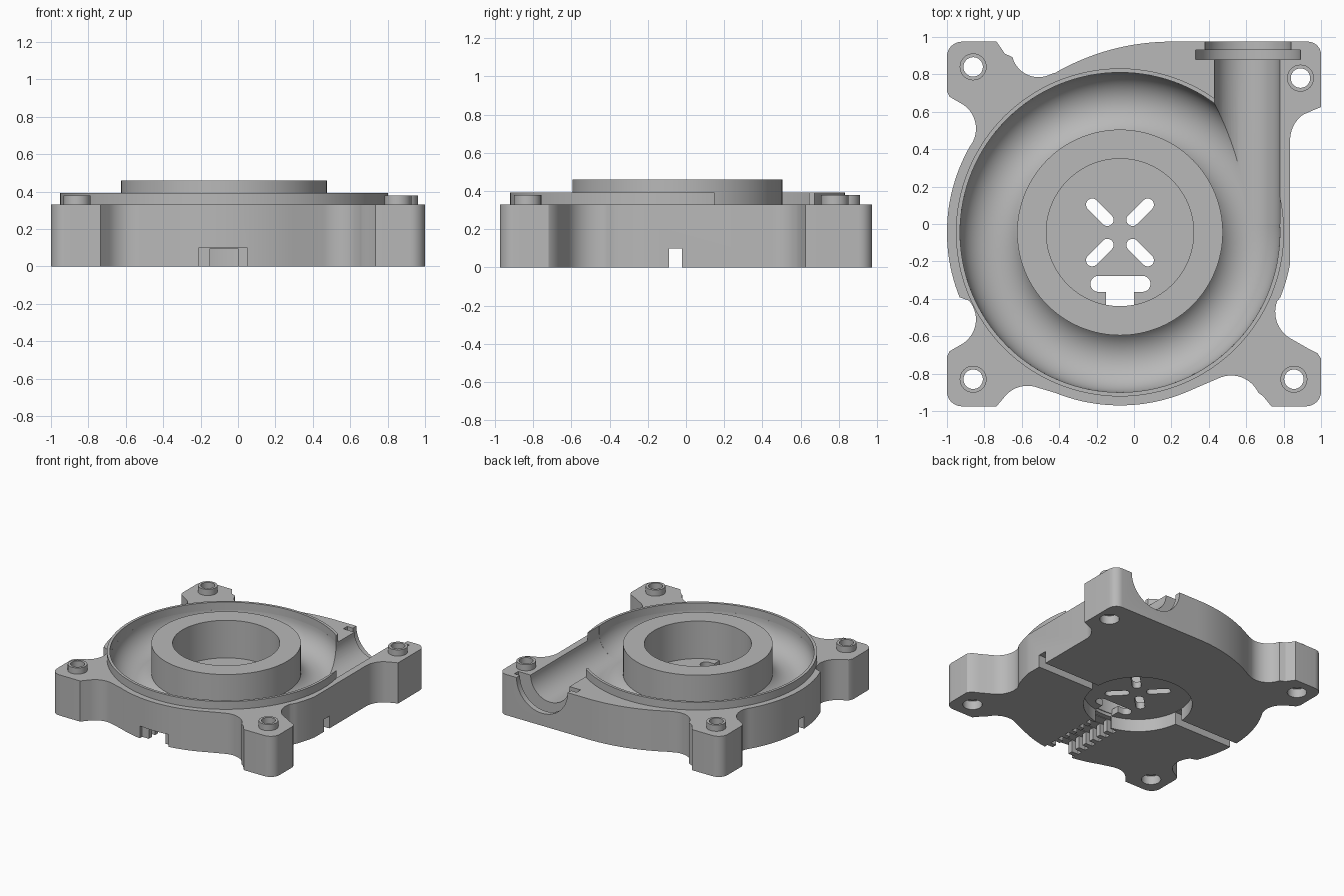
import bpy
import bmesh
from math import cos, sin, radians, pi
from mathutils import Matrix, Vector

cube = bpy.data.objects.get("Cube")
if cube:
    bpy.data.objects.remove(cube, do_unlink=True)

CX, CY = -0.075, -0.045      # centre of the spiral chamber
TOP = 0.33                   # height of the parting face
OUT_X = 0.605                # axis of the outlet
SLOT_Z = 0.10                # depth of the underside channels

grey = bpy.data.materials.new("plain_grey")
grey.use_nodes = True
grey.diffuse_color = (0.48, 0.48, 0.48, 1)
grey.node_tree.nodes["Principled BSDF"].inputs["Base Color"].default_value = (0.48, 0.48, 0.48, 1)


def make(name, bm):
    bmesh.ops.recalc_face_normals(bm, faces=bm.faces[:])
    mesh = bpy.data.meshes.new(name)
    bm.to_mesh(mesh)
    bm.free()
    obj = bpy.data.objects.new(name, mesh)
    bpy.context.collection.objects.link(obj)
    mesh.materials.append(grey)
    return obj


def arc(cx, cy, r, a0, a1, n=14):
    angles = [radians(a0 + (a1 - a0) * i / n) for i in range(n + 1)]
    return [(cx + r * cos(a), cy + r * sin(a)) for a in angles]


def prism(name, points, z0, z1):
    bm = bmesh.new()
    face = bm.faces.new([bm.verts.new((x, y, z0)) for x, y in points])
    grown = bmesh.ops.extrude_face_region(bm, geom=[face])
    moved = [v for v in grown["geom"] if isinstance(v, bmesh.types.BMVert)]
    bmesh.ops.translate(bm, verts=moved, vec=(0, 0, z1 - z0))
    return make(name, bm)


def box(x0, x1, y0, y1, z0, z1):
    return prism("cutter", [(x0, y0), (x1, y0), (x1, y1), (x0, y1)], z0, z1)


def disc(name, x, y, r, z0, z1, n=64):
    return prism(name, arc(x, y, r, 0, 360 - 360 / n, n - 1), z0, z1)


def lying_cylinder(x, z, r, y0, y1):
    bm = bmesh.new()
    place = Matrix.Translation((x, (y0 + y1) / 2, z)) @ Matrix.Rotation(pi / 2, 4, "X")
    bmesh.ops.create_cone(bm, cap_ends=True, segments=64, radius1=r, radius2=r,
                          depth=y1 - y0, matrix=place)
    return make("cutter", bm)


def capsule(x0, y0, x1, y1, r, z0, z1):
    a = math_angle = Vector((x1 - x0, y1 - y0)).angle_signed(Vector((1, 0)))
    a = math_angle * 180 / pi
    return prism("cutter", arc(x1, y1, r, a - 90, a + 90) + arc(x0, y0, r, a + 90, a + 270), z0, z1)


def tube(name, x, y, r_out, r_in, z0, z1, n=64):
    bm = bmesh.new()
    ring = [(r_in, z0), (r_out, z0), (r_out, z1), (r_in, z1)]
    rows = []
    for i in range(n):
        a = 2 * pi * i / n
        rows.append([bm.verts.new((x + r * cos(a), y + r * sin(a), z)) for r, z in ring])
    for i in range(n):
        p, q = rows[i], rows[(i + 1) % n]
        for j in range(4):
            k = (j + 1) % 4
            bm.faces.new((p[j], q[j], q[k], p[k]))
    return make(name, bm)


def cut(obj, *cutters):
    for c in cutters:
        mod = obj.modifiers.new("cut", "BOOLEAN")
        mod.operation = "DIFFERENCE"
        mod.solver = "EXACT"
        mod.object = c
        bpy.context.view_layer.objects.active = obj
        bpy.ops.object.modifier_apply(modifier=mod.name)
        bpy.data.objects.remove(c, do_unlink=True)


# Housing outline, clockwise: round body, four ears, concave bites between them
R = 0.925
E = 0.975
outline = (
    arc(CX, CY, R, 202, 150, 24)
    + arc(-1.0, 0.51, 0.155, -30, 55) + [(-0.96, 0.665)]
    + [(-0.985, 0.68), (-1, 0.71)] + arc(-0.92, E - 0.08, 0.08, 180, 90, 8)
    + [(-0.735, E), (-0.69, 0.91)]
    + arc(-0.51, 0.93, 0.145, 195, 298)
    + arc(0.2, -0.265, 1.24, 120, 90, 20)
    + arc(0.93, E - 0.07, 0.07, 90, 0, 8) + [(1, 0.625), (0.95, 0.605)]
    + arc(1.0, 0.45, 0.165, 125, 180)
    + arc(CX, CY, R, -10.3, -22, 6)
    + arc(0.92, -0.47, 0.165, 160, 245)
    + [(0.93, -0.665), (0.98, -0.69), (1, -0.72)]
    + arc(0.92, -E + 0.08, 0.08, 0, -90, 8)
    + [(0.735, -E), (0.69, -0.92)]
    + arc(0.52, -0.97, 0.16, 25, 115) + [(0.37, -0.86)]
    + arc(CX, CY, R, -66, -112, 20)
    + arc(-0.57, -1.02, 0.155, 70, 140)
    + [(-0.735, -E)] + arc(-0.92, -E + 0.08, 0.08, -90, -180, 8)
    + [(-1, -0.71), (-0.985, -0.68), (-0.96, -0.665)]
    + arc(-1.0, -0.51, 0.155, -55, 40)
)
housing = prism("housing", outline, 0, TOP)

# Spiral channel and outlet bore with its flange groove
bpy.ops.mesh.primitive_torus_add(location=(CX, CY, TOP + 0.001), major_radius=0.68,
                                 minor_radius=0.175, major_segments=128, minor_segments=48)
channel = bpy.context.object
cut(housing, channel,
    lying_cylinder(OUT_X, TOP + 0.001, 0.1745, 0.0, 1.2),
    lying_cylinder(OUT_X + 0.005, TOP + 0.001, 0.28, 0.88, 0.93),
    lying_cylinder(OUT_X + 0.005, TOP + 0.001, 0.23, 0.92, 1.2))

# Central bore and cable channels in the underside
cut(housing, disc("cutter", CX, CY, 0.40, -0.1, 0.6, 96),
    box(-1.2, 1.2, -0.09, -0.02, -0.1, SLOT_Z),
    box(-0.15, 0.0, -1.2, -0.3, -0.1, SLOT_Z - 0.005))
for i in range(7):
    y = -0.95 + i * 0.08
    cut(housing, box(-0.21, 0.05, y - 0.05 if i == 0 else y - 0.02, y + 0.02, -0.1, SLOT_Z))

# Screw holes with a raised collar above and a socket below
for i, (x, y) in enumerate([(-0.86, 0.84), (0.89, 0.78), (-0.86, -0.83), (0.855, -0.83)]):
    cut(housing, disc("cutter", x, y, 0.054, -0.1, 0.6, 32),
        disc("cutter", x, y, 0.072, -0.1, 0.07, 32))
    tube("screw_collar_%d" % (i + 1), x, y, 0.072, 0.052, TOP - 0.03, 0.38, 32)

# Raised sealing rim, open where the outlet leaves
rim = tube("sealing_rim", CX, CY, 0.877, 0.855, TOP - 0.01, 0.393, 128)
cut(rim, box(0.43, 0.78, 0.0, 1.2, 0.2, 0.6))

# Hub wall around the motor
tube("hub", CX, CY, 0.55, 0.394, 0.12, 0.46, 128)

# Motor plate with four diagonal slots and a cable opening
plate = disc("motor_plate", CX, CY, 0.402, SLOT_Z + 0.002, 0.155, 96)
for k in range(4):
    dx, dy = cos(pi / 4 + k * pi / 2), sin(pi / 4 + k * pi / 2)
    cut(plate, capsule(CX + 0.095 * dx, CY + 0.095 * dy, CX + 0.21 * dx, CY + 0.21 * dy,
                       0.033, 0, 0.3))
cut(plate, capsule(-0.19, -0.32, 0.045, -0.32, 0.043, 0, 0.3),
    box(-0.15, 0.0, -0.5, -0.33, 0, 0.3))

# Smooth the curved walls, keep the edges crisp
bpy.ops.object.select_all(action="DESELECT")
for obj in bpy.context.scene.objects:
    if obj.type == "MESH":
        obj.select_set(True)
        bpy.context.view_layer.objects.active = obj
        if not obj.data.materials:
            obj.data.materials.append(grey)
bpy.ops.object.shade_smooth_by_angle(angle=radians(30))
